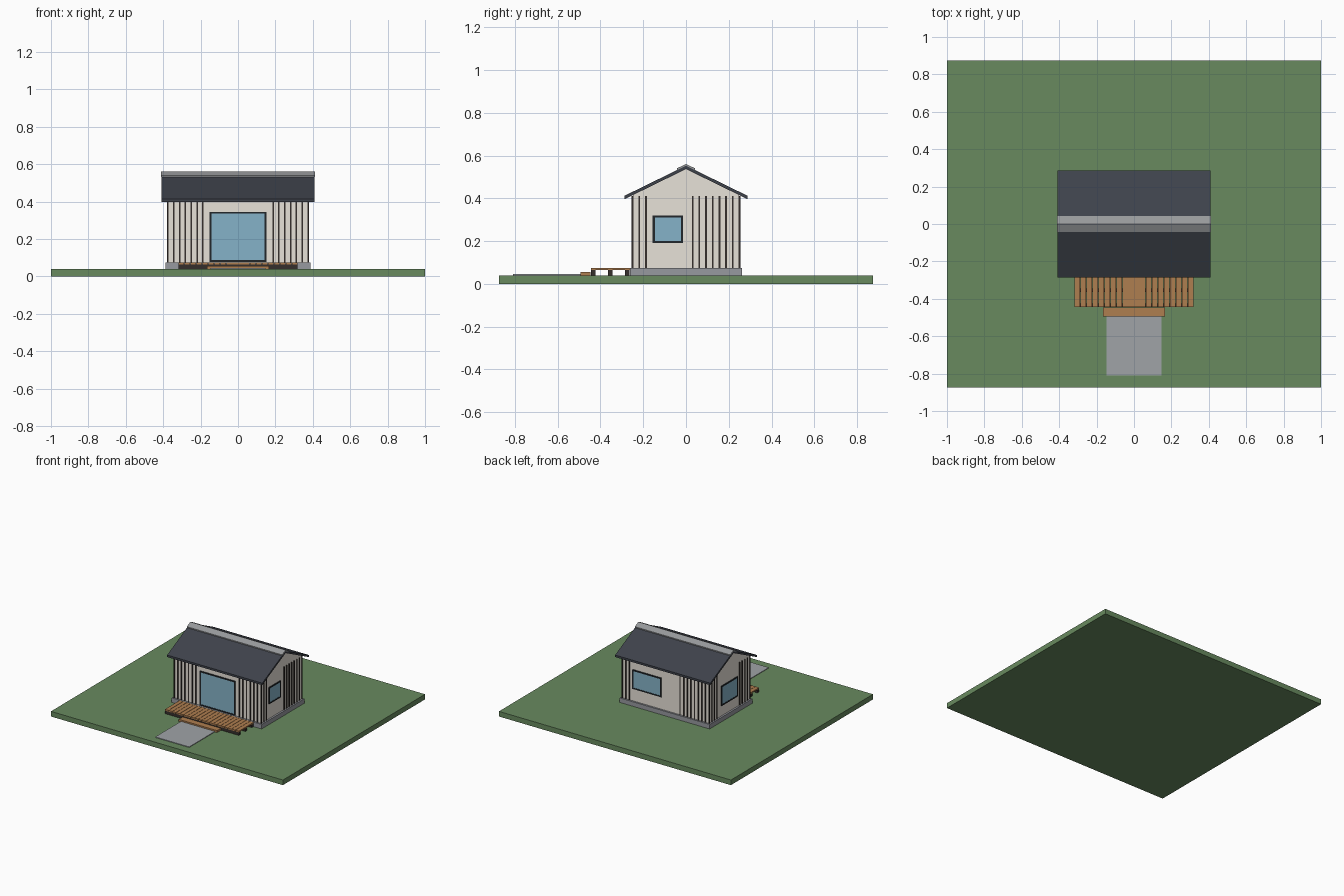
import bpy, bmesh

if "Cube" in bpy.data.objects:
    bpy.data.objects.remove(bpy.data.objects["Cube"])

def material(name, rgb):
    m = bpy.data.materials.new(name)
    m.diffuse_color = (*rgb, 1)
    m.use_nodes = True
    m.node_tree.nodes["Principled BSDF"].inputs["Base Color"].default_value = m.diffuse_color
    return m

GRASS = material("grass", (0.138, 0.254, 0.114))
STONE = material("stone", (0.31, 0.32, 0.35))
PAVE = material("paving", (0.35, 0.37, 0.39))
WALL = material("cladding", (0.80, 0.76, 0.69))
DARK = material("dark_timber", (0.035, 0.028, 0.025))
FRAME = material("frame", (0.015, 0.019, 0.023))
GLASS = material("glass", (0.235, 0.45, 0.58))
ROOF = material("roof", (0.048, 0.054, 0.070))
CAP = material("ridge_metal", (0.31, 0.32, 0.33))
WOOD = material("deck_timber", (0.43, 0.21, 0.08))

def finish(name, bm, mat):
    bmesh.ops.recalc_face_normals(bm, faces=bm.faces)
    me = bpy.data.meshes.new(name)
    bm.to_mesh(me)
    bm.free()
    me.materials.append(mat)
    ob = bpy.data.objects.new(name, me)
    bpy.context.collection.objects.link(ob)

def boxes(name, spans, mat):
    """One object from boxes given as (x0, x1, y0, y1, z0, z1)."""
    bm = bmesh.new()
    for x0, x1, y0, y1, z0, z1 in spans:
        for v in bmesh.ops.create_cube(bm, size=1)["verts"]:
            v.co = (x1 if v.co.x > 0 else x0,
                    y1 if v.co.y > 0 else y0,
                    z1 if v.co.z > 0 else z0)
    finish(name, bm, mat)

def prism(name, profile, half, mat):
    """Extrude a y-z profile along x."""
    bm = bmesh.new()
    face = bm.faces.new([bm.verts.new((-half, y, z)) for y, z in profile])
    ext = bmesh.ops.extrude_face_region(bm, geom=[face])["geom"]
    for v in ext:
        if isinstance(v, bmesh.types.BMVert):
            v.co.x = half
    finish(name, bm, mat)

HX, HY, BASE, EAVE = 0.374, 0.249, 0.075, 0.41

def on_wall(side, a0, a1, z0, z1, d0, d1):
    """Box span on a wall: a runs along the wall, d is depth outwards."""
    s = 1 if side in ("back", "right") else -1
    h = HY if side in ("front", "back") else HX
    lo, hi = sorted((s * (h + d0), s * (h + d1)))
    if side in ("front", "back"):
        return (a0, a1, lo, hi, z0, z1)
    return (lo, hi, a0, a1, z0, z1)

# Ground, path and foundation
boxes("lawn", [(-1, 1, -0.875, 0.875, 0, 0.04)], GRASS)
boxes("path", [(-0.146, 0.146, -0.81, -0.485, 0.038, 0.045)], PAVE)
boxes("foundation", [(-0.388, 0.388, -0.263, 0.263, 0.038, BASE)], STONE)

# Gabled wall body
prism("walls", [(-HY, BASE), (HY, BASE), (HY, 0.415), (0, 0.538), (-HY, 0.415)], HX, WALL)

# Folded roof sheet and ridge cap
def fold(y, apex, slope, t):
    e = apex - slope * y
    return [(-y, e), (0, apex), (y, e), (y, e - t), (0, apex - t), (-y, e - t)]

prism("roof", fold(0.287, 0.553, 0.49, 0.016), 0.41, ROOF)
prism("ridge_cap", fold(0.043, 0.561, 0.49, 0.009), 0.411, CAP)

# Windows and glazed door: (wall, kind, along start, along end, bottom, top, batten gap)
openings = [
    ("front", "door", -0.152, 0.152, 0.077, 0.345, (-0.17, 0.17)),
    ("right", "window", -0.156, -0.014, 0.19, 0.32, (-0.17, 0.01)),
    ("back", "window", 0.035, 0.285, 0.17, 0.32, (-0.11, 0.30)),
    ("left", "window", -0.097, 0.103, 0.155, 0.31, (-0.12, 0.13)),
]
F = 0.010
for side, kind, a0, a1, z0, z1, gap in openings:
    boxes(f"{side}_{kind}_frame", [
        on_wall(side, a0, a0 + F, z0, z1, -0.005, 0.006),
        on_wall(side, a1 - F, a1, z0, z1, -0.005, 0.006),
        on_wall(side, a0 + F, a1 - F, z0, z0 + F, -0.005, 0.006),
        on_wall(side, a0 + F, a1 - F, z1 - F, z1, -0.005, 0.006)], FRAME)
    boxes(f"{side}_{kind}_glass",
          [on_wall(side, a0 + F, a1 - F, z0 + F, z1 - F, -0.004, 0.004)], GLASS)
    # Upright battens, left out around the opening
    n, half = (24, 0.375) if side in ("front", "back") else (16, 0.25)
    spots = [-half + 2 * half * i / n for i in range(n + 1)]
    boxes(f"{side}_battens",
          [on_wall(side, a - 0.004, a + 0.004, BASE, EAVE, -0.003, 0.006)
           for a in spots if not gap[0] < a < gap[1]], DARK)

# Deck: planks on three dark joists, with a step
N, W = 20, 0.64
boxes("deck_planks", [(-0.32 + W * i / N + 0.0012, -0.32 + W * (i + 1) / N - 0.0012,
                       -0.445, -0.25, 0.064, 0.074) for i in range(N)], WOOD)
boxes("deck_joists", [(-0.318, 0.318, y - 0.01, y + 0.01, 0.038, 0.064)
                      for y in (-0.434, -0.354, -0.275)], DARK)
boxes("deck_step", [(-0.165, 0.165, -0.494, -0.446, 0.038, 0.056)], WOOD)
